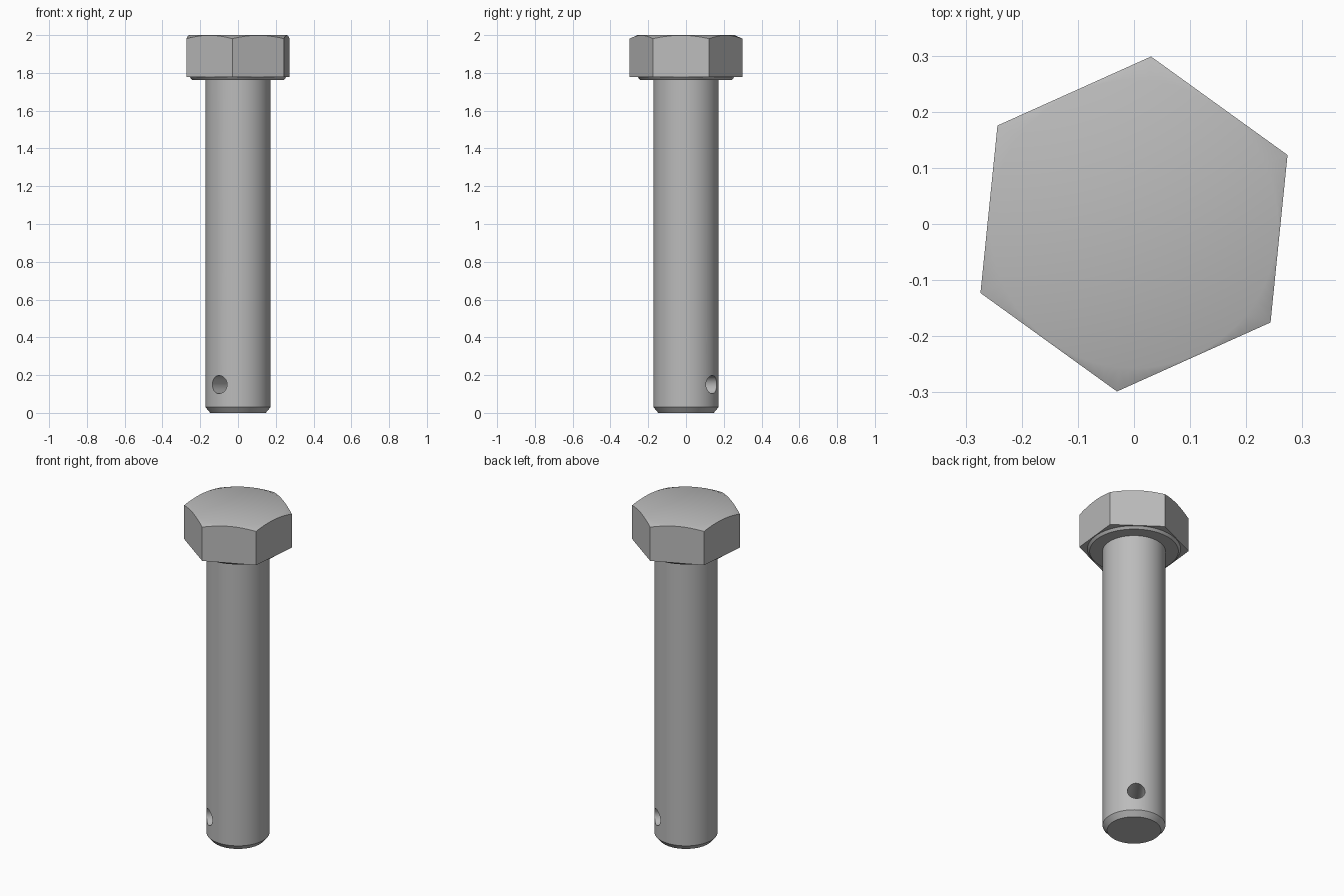
import bpy, bmesh, math
from mathutils import Matrix

if "Cube" in bpy.data.objects:
    bpy.data.objects.remove(bpy.data.objects["Cube"], do_unlink=True)

steel = bpy.data.materials.new("grey steel")
GREY = (0.5, 0.5, 0.5, 1)
steel.diffuse_color = GREY
steel.use_nodes = True
steel.node_tree.nodes["Principled BSDF"].inputs["Base Color"].default_value = GREY

TURN = math.radians(24.2)   # direction of one head corner
HEX_R = 0.3
HEAD_Z = 1.777


def lathe(name, profile, sides=96, turn=TURN):
    """Closed solid of revolution from (radius, height) points."""
    bm = bmesh.new()
    rings = []
    for r, z in profile:
        angles = [turn + math.tau * i / sides for i in range(sides)]
        rings.append([bm.verts.new((r * math.cos(a), r * math.sin(a), z)) for a in angles])
    for low, high in zip(rings, rings[1:]):
        for i in range(sides):
            j = (i + 1) % sides
            bm.faces.new((low[i], low[j], high[j], high[i]))
    bm.faces.new(rings[0][::-1])
    bm.faces.new(rings[-1])
    mesh = bpy.data.meshes.new(name)
    bm.to_mesh(mesh)
    bm.free()
    mesh.materials.append(steel)
    obj = bpy.data.objects.new(name, mesh)
    bpy.context.collection.objects.link(obj)
    return obj


def activate(obj):
    bpy.ops.object.select_all(action='DESELECT')
    obj.select_set(True)
    bpy.context.view_layer.objects.active = obj


def combine(obj, tool, operation):
    """Apply a boolean and discard the tool."""
    mod = obj.modifiers.new("cut", 'BOOLEAN')
    mod.operation, mod.solver, mod.object = operation, 'EXACT', tool
    activate(obj)
    bpy.ops.object.modifier_apply(modifier=mod.name)
    bpy.data.objects.remove(tool, do_unlink=True)


# Hexagonal head, with corners rounded off by a shallow cone
head = lathe("hex_head", [(HEX_R, HEAD_Z), (HEX_R, 2.05)], sides=6)
cone = lathe("chamfer_cone", [(0.4, 1.7), (0.4, 1.937), (0.257, 2.0)])
combine(head, cone, 'INTERSECT')

# Bevelled bearing face under the head
washer = lathe("washer_face", [(0.243, 1.763), (0.257, HEAD_Z + 0.002)])

# Shank with bevelled tip and a cross hole in line with a head flat
shank = lathe("shank", [(0.147, 0), (0.172, 0.03), (0.172, 1.79)])
drill = lathe("drill", [(0.048, -0.4), (0.048, 0.4)], sides=48, turn=0)
drill.data.transform(Matrix.Translation((0, 0, 0.15))
                     @ Matrix.Rotation(TURN + math.radians(30), 4, 'Z')
                     @ Matrix.Rotation(math.pi / 2, 4, 'Y'))
combine(shank, drill, 'DIFFERENCE')

for part in (head, washer, shank):
    activate(part)
    bpy.ops.object.shade_smooth_by_angle(angle=math.radians(30))
